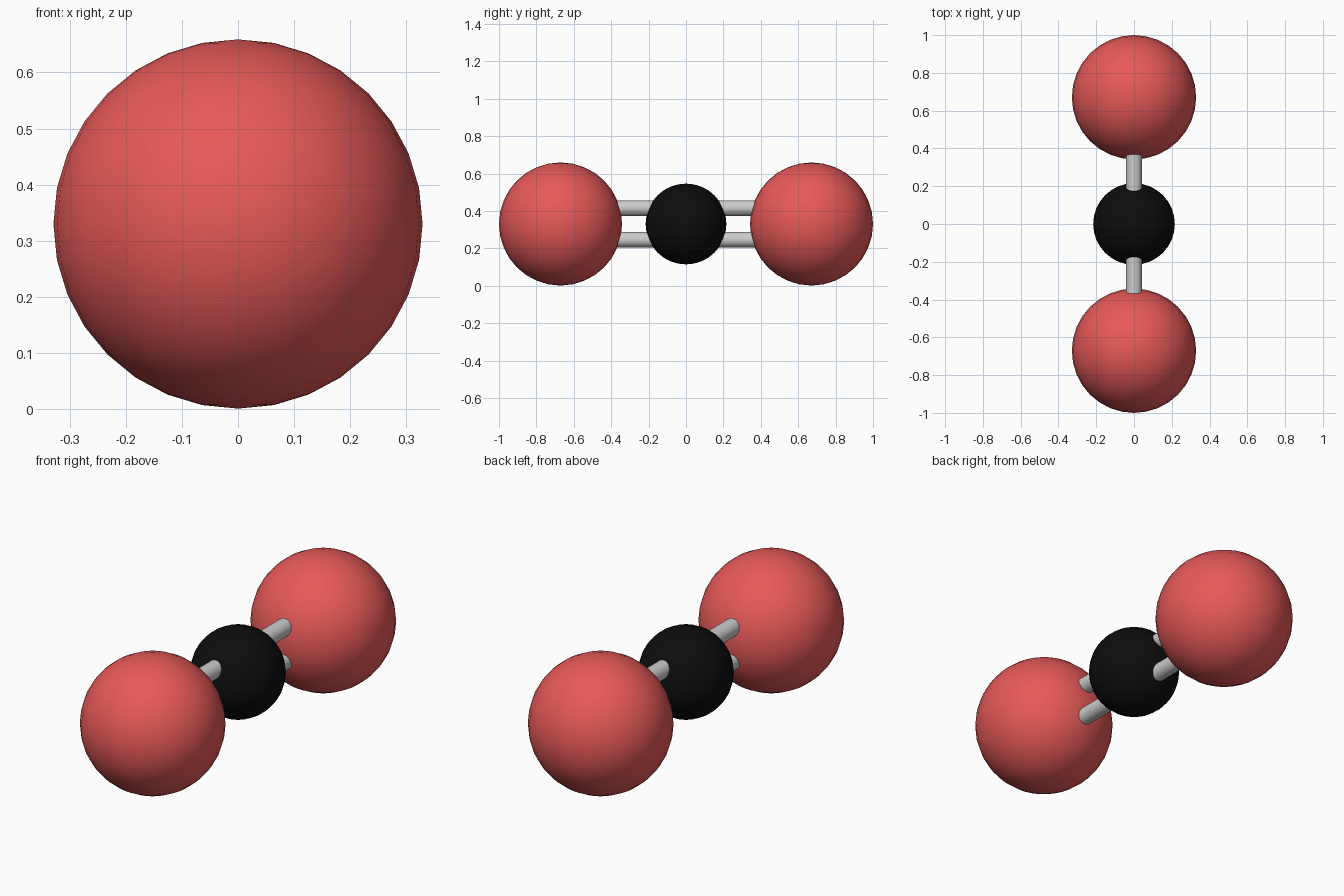
import bpy
import math

if "Cube" in bpy.data.objects:
    bpy.data.objects.remove(bpy.data.objects["Cube"])

Z = 0.33          # height of the molecule axis
OXY_R, OXY_Y = 0.329, 0.671
CARBON_R = 0.216
BOND_R, BOND_OFF = 0.042, 0.084


def material(name, color):
    m = bpy.data.materials.new(name)
    m.diffuse_color = (*color, 1)
    m.use_nodes = True
    m.node_tree.nodes["Principled BSDF"].inputs["Base Color"].default_value = m.diffuse_color
    return m


def atom(name, y, radius, mat):
    bpy.ops.mesh.primitive_uv_sphere_add(segments=32, ring_count=16, radius=radius, location=(0, y, Z))
    ob = bpy.context.object
    ob.name = name
    ob.data.materials.append(mat)
    bpy.ops.object.shade_smooth()


def bond(name, y0, y1, z):
    bpy.ops.mesh.primitive_cylinder_add(vertices=32, radius=BOND_R, depth=abs(y1 - y0),
                                        location=(0, (y0 + y1) / 2, z),
                                        rotation=(math.pi / 2, 0, 0))
    bpy.context.object.name = name
    bpy.ops.object.shade_smooth_by_angle(angle=math.radians(30))


red = material("oxygen_red", (0.8, 0.1, 0.1))
black = material("carbon_black", (0.004, 0.004, 0.004))

# Central atom
atom("carbon_atom", 0, CARBON_R, black)

# Outer atoms, each with a double bond to the centre
for side, s in (("front", -1), ("back", 1)):
    atom(f"{side}_oxygen_atom", s * OXY_Y, OXY_R, red)
    for level, k in (("lower", -1), ("upper", 1)):
        bond(f"{side}_{level}_bond", s * 0.12, s * 0.45, Z + k * BOND_OFF)
